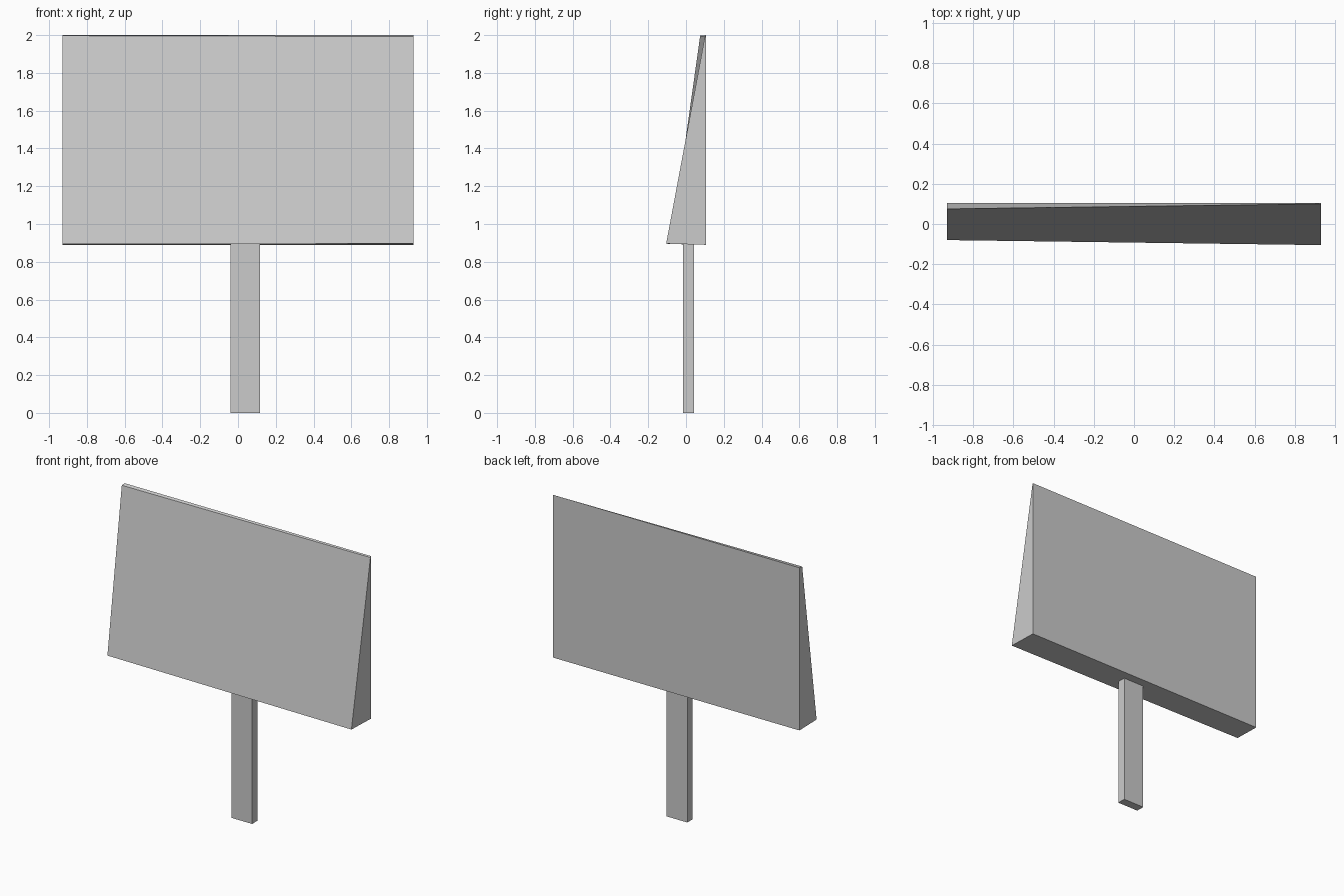
import bpy, bmesh

if "Cube" in bpy.data.objects:
    bpy.data.objects.remove(bpy.data.objects["Cube"])


def prism(name, bottom, top):
    """Solid between two matching four-point loops."""
    bm = bmesh.new()
    b = [bm.verts.new(p) for p in bottom]
    t = [bm.verts.new(p) for p in top]
    bm.faces.new(b[::-1])
    bm.faces.new(t)
    for i in range(4):
        j = (i + 1) % 4
        bm.faces.new((b[i], b[j], t[j], t[i]))
    bmesh.ops.recalc_face_normals(bm, faces=bm.faces)
    mesh = bpy.data.meshes.new(name)
    bm.to_mesh(mesh)
    bm.free()
    obj = bpy.data.objects.new(name, mesh)
    bpy.context.collection.objects.link(obj)
    return obj


# Sign board: upright back, tilted and slightly twisted front
W, BACK = 0.93, 0.105
prism("sign_board",
      [(-W, -0.08, 0.894), (W, -0.105, 0.896), (W, BACK, 0.89), (-W, BACK, 0.89)],
      [(-W, 0.075, 1.997), (W, 0.1, 1.992), (W, BACK, 2.0), (-W, BACK, 2.0)])

# Post: flat rectangular bar, slightly off centre
x0, x1, y0, y1 = -0.04, 0.117, -0.015, 0.043
outline = [(x0, y0), (x1, y0), (x1, y1), (x0, y1)]
prism("post", [(x, y, 0) for x, y in outline], [(x, y, 0.893) for x, y in outline])
